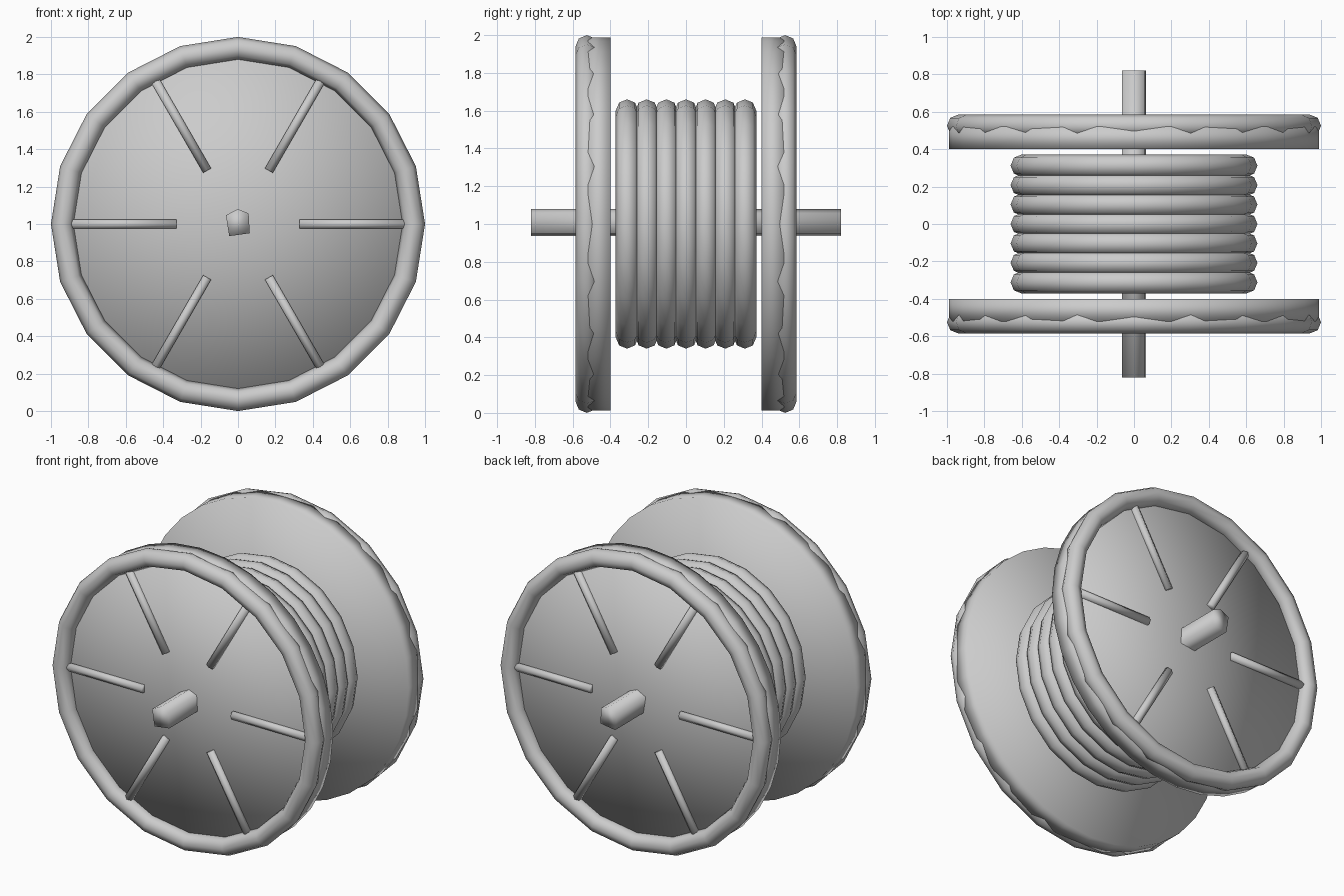
import bpy, bmesh
from math import sin, cos, pi, radians
from mathutils import Vector

if "Cube" in bpy.data.objects:
    bpy.data.objects.remove(bpy.data.objects["Cube"])

CENTRE = Vector((0, 0, 1))
ALONG_Y = (pi / 2, 0, 0)


def finish(name):
    ob = bpy.context.object
    ob.name = name
    bpy.ops.object.shade_smooth()
    return ob


def cylinder(name, radius, depth, loc, rot, sides):
    bpy.ops.mesh.primitive_cylinder_add(vertices=sides, radius=radius, depth=depth,
                                        end_fill_type='TRIFAN', location=loc, rotation=rot)
    return finish(name)


def ring(name, y, major, minor, sides):
    bpy.ops.mesh.primitive_torus_add(major_radius=major, minor_radius=minor,
                                     major_segments=20, minor_segments=sides,
                                     location=CENTRE + Vector((0, y, 0)), rotation=ALONG_Y)
    return finish(name)


# Axle: faceted five-sided rod
bm = bmesh.new()
profile = [bm.verts.new((0.08 * cos(radians(a)), -0.82, 1 + 0.08 * sin(radians(a))))
           for a in (-38, 45, 90, 144, 234)]
face = bm.faces.new(profile)
out = bmesh.ops.extrude_face_region(bm, geom=[face], use_keep_orig=True)
bmesh.ops.translate(bm, vec=(0, 1.64, 0),
                    verts=[v for v in out["geom"] if isinstance(v, bmesh.types.BMVert)])
bmesh.ops.recalc_face_normals(bm, faces=bm.faces)
for f in bm.faces:
    f.smooth = True
mesh = bpy.data.meshes.new("axle")
bm.to_mesh(mesh)
bm.free()
bpy.context.collection.objects.link(bpy.data.objects.new("axle", mesh))

# Drum and the seven turns of cable wound on it
cylinder("drum", 0.60, 0.72, CENTRE, ALONG_Y, 20)
for i in range(7):
    ring(f"cable_turn_{i + 1}", (i - 3) * 0.104, 0.60, 0.06, 8)

# Flanges, each with a rounded rim and six radial ribs on the outer face
for side, label in ((-1, "front"), (1, "back")):
    cylinder(f"{label}_flange", 0.988, 0.12, CENTRE + Vector((0, side * 0.46, 0)), ALONG_Y, 32)
    ring(f"{label}_rim", side * 0.525, 0.94, 0.06, 8)
    for k in range(6):
        a = k * pi / 3
        pos = CENTRE + Vector((0.61 * cos(a), side * 0.525, 0.61 * sin(a)))
        cylinder(f"{label}_rib_{k + 1}", 0.028, 0.56, pos, (0, pi / 2 - a, 0), 6)
